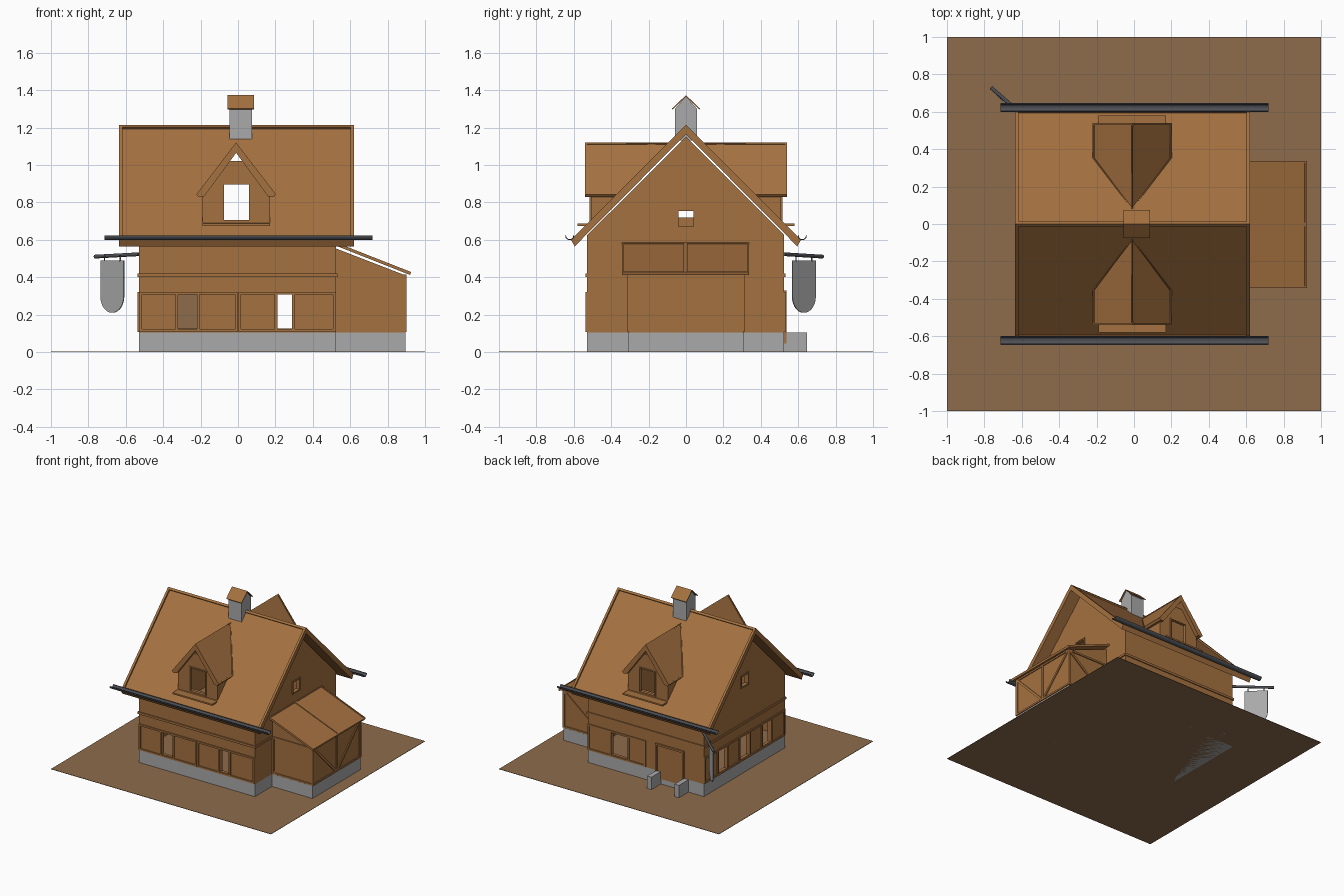
import bpy, bmesh, math
from mathutils import Vector

if "Cube" in bpy.data.objects:
    bpy.data.objects.remove(bpy.data.objects["Cube"])


def material(name, rgb):
    m = bpy.data.materials.new(name)
    m.diffuse_color = (*rgb, 1)
    m.use_nodes = True
    m.node_tree.nodes["Principled BSDF"].inputs["Base Color"].default_value = m.diffuse_color
    return m


WOOD = material("warm wood", (0.376, 0.165, 0.051))
STONE = material("light grey", (0.40, 0.40, 0.40))
EARTH = material("dull earth", (0.27, 0.15, 0.07))
METAL = material("dark metal", (0.075, 0.08, 0.09))


def prisms(name, axis, polys, lo, hi, mat, inset=0, depth=0.01, clip=None):
    """Extrude 2D outlines along an axis; optionally clip, then recess upward faces."""
    put = {"x": lambda u, v, t: (t, u, v), "y": lambda u, v, t: (u, t, v),
           "z": lambda u, v, t: (u, v, t)}[axis]
    bm = bmesh.new()
    for poly in polys:
        a = [bm.verts.new(put(u, v, lo)) for u, v in poly]
        b = [bm.verts.new(put(u, v, hi)) for u, v in poly]
        bm.faces.new(a)
        bm.faces.new(b[::-1])
        n = len(a)
        for i in range(n):
            bm.faces.new((a[i], b[i], b[(i + 1) % n], a[(i + 1) % n]))
    bmesh.ops.recalc_face_normals(bm, faces=bm.faces[:])
    if clip:
        bmesh.ops.bisect_plane(bm, geom=bm.verts[:] + bm.edges[:] + bm.faces[:],
                               plane_co=clip[0], plane_no=clip[1], clear_inner=True)
    if inset:
        bm.normal_update()
        top = [f for f in bm.faces if f.normal.z > 0.3]
        bmesh.ops.inset_individual(bm, faces=top, thickness=inset, depth=0)
        bmesh.ops.inset_individual(bm, faces=top, thickness=0.0002, depth=-depth)
    me = bpy.data.meshes.new(name)
    bm.to_mesh(me)
    bm.free()
    ob = bpy.data.objects.new(name, me)
    bpy.context.collection.objects.link(ob)
    me.materials.append(mat)
    return ob


def rect(u0, u1, v0, v1):
    return [(u0, v0), (u1, v0), (u1, v1), (u0, v1)]


def strip(p, q, w):
    p, q = Vector(p), Vector(q)
    d = (q - p).normalized() * w / 2
    n = Vector((-d.y, d.x))
    return [tuple(p + n), tuple(q + n), tuple(q - n), tuple(p - n)]


def frame(u0, u1, v0, v1, w=0.014):
    return [rect(u0, u0 + w, v0, v1), rect(u1 - w, u1, v0, v1),
            rect(u0 + w, u1 - w, v0, v0 + w), rect(u0 + w, u1 - w, v1 - w, v1)]


def box(name, x0, x1, y0, y1, z0, z1, mat):
    return prisms(name, "z", [rect(x0, x1, y0, y1)], z0, z1, mat)


def cut(ob, cutter):
    cutter.hide_render = True
    cutter.display_type = "WIRE"
    m = ob.modifiers.new("cut", "BOOLEAN")
    m.operation, m.solver, m.object = "DIFFERENCE", "EXACT", cutter


# ground and stone base
box("ground", -1, 1, -1, 1, 0, 0.003, EARTH)
box("foundation", -0.53, 0.525, -0.53, 0.525, 0, 0.105, STONE)
box("annex_foundation", 0.52, 0.895, -0.31, 0.31, 0, 0.105, STONE)
box("floor", -0.51, 0.51, -0.51, 0.51, 0.104, 0.11, EARTH)
for i, x in enumerate((-0.14, -0.39)):
    box(f"step_wall_{i}", x, x + 0.04, 0.52, 0.648, 0, 0.105, STONE)

# house walls: hollow shell with window openings
walls = prisms("walls", "x", [[(-0.528, 0.105), (0.525, 0.105), (0.525, 0.625),
                               (0, 1.15), (-0.528, 0.625)]], -0.53, 0.525, WOOD)
cut(walls, box("cavity_cutter", -0.505, 0.5, -0.503, 0.5, 0, 2, WOOD))
WZ = (0.125, 0.31)
SIDE = ((0.23, 0.34), (-0.06, 0.06), (-0.34, -0.23))
cut(walls, prisms("front_cutter", "y", [rect(-0.32, -0.22, *WZ), rect(0.21, 0.29, *WZ)],
                  -0.6, -0.45, WOOD))
cut(walls, prisms("back_cutter", "y", [rect(0.16, 0.31, *WZ)], 0.45, 0.6, WOOD))
cut(walls, prisms("left_cutter", "x", [rect(a, b, *WZ) for a, b in SIDE] +
                  [rect(-0.04, 0.04, 0.72, 0.80)], -0.6, -0.45, WOOD))
cut(walls, prisms("gable_cutter", "x", [rect(-0.04, 0.04, 0.67, 0.755)], 0.45, 0.6, WOOD))

# raised timber framing on each wall
band = rect(-0.535, 0.53, 0.402, 0.42)
FR = []
for a, b, w0, w1 in ((-0.528, -0.003, -0.32, -0.22), (0.003, 0.523, 0.21, 0.29)):
    FR += frame(a, b, 0.108, 0.322) + [rect(w0 - 0.014, w0, 0.122, 0.308),
                                       rect(w1, w1 + 0.014, 0.122, 0.308)]
prisms("front_framing", "y", FR + [band], -0.537, -0.52, WOOD)
BK = frame(-0.003, 0.523, 0.108, 0.322) + [rect(0.146, 0.16, 0.122, 0.308),
                                           rect(0.31, 0.324, 0.122, 0.308)]
prisms("back_framing", "y", BK + [band], 0.515, 0.533, WOOD)
LF = frame(-0.52, 0.52, 0.108, 0.322) + frame(-0.052, 0.052, 0.708, 0.812, 0.012)
for a, b in SIDE:
    LF += [rect(a - 0.014, a, 0.122, 0.308), rect(b, b + 0.014, 0.122, 0.308)]
prisms("left_framing", "x", LF + [band], -0.538, -0.52, WOOD)
prisms("right_framing", "x", frame(-0.05, 0.05, 0.66, 0.765, 0.01) +
       [rect(-0.535, -0.31, 0.402, 0.42), rect(0.31, 0.53, 0.402, 0.42)], 0.515, 0.533, WOOD)

# back door with surround
box("door", -0.34, -0.11, 0.495, 0.529, 0.045, 0.315, WOOD)
box("door_inner_face", -0.34, -0.11, 0.49, 0.496, 0.11, 0.315, EARTH)
prisms("door_frame", "y", [rect(-0.355, -0.34, 0.045, 0.33), rect(-0.11, -0.095, 0.045, 0.33),
                           rect(-0.34, -0.11, 0.315, 0.33)], 0.515, 0.538, WOOD)

# main roof with recessed slopes, opened under the dormers
roof = prisms("roof", "x", [[(0, 1.215), (0.615, 0.60), (0.595, 0.565), (0, 1.165),
                             (-0.595, 0.565), (-0.615, 0.60)]], -0.635, 0.62, WOOD, 0.026, 0.012)
CX = -0.01
cut(roof, prisms("dormer_cutter", "y", [[(CX - 0.16, 0.70), (CX + 0.16, 0.70), (CX + 0.16, 0.86),
                                         (CX, 1.07), (CX - 0.16, 0.86)]], -0.505, 0.505, WOOD))

# dormers, front and back
window = box("dormer_window_cutter", -0.075, 0.06, -0.6, 0.6, 0.705, 0.895, WOOD)
for side, s in (("front", -1), ("back", 1)):
    face = prisms(f"{side}_dormer_wall", "y",
                  [[(CX - 0.18, 0.68), (CX + 0.18, 0.68), (CX + 0.18, 0.845),
                    (CX + 0.035, 1.02), (CX - 0.035, 1.02), (CX - 0.18, 0.845)]],
                  s * 0.49, s * 0.508, WOOD)
    cut(face, window)
    prisms(f"{side}_dormer_window_frame", "y", frame(-0.085, 0.07, 0.695, 0.905, 0.01),
           s * 0.505, s * 0.515, WOOD)
    for x in (CX - 0.18, CX + 0.16):
        prisms(f"{side}_dormer_cheek", "x",
               [[(s * 0.50, 0.69), (s * 0.50, 0.85), (s * 0.34, 0.85)]], x, x + 0.02, WOOD)
    prisms(f"{side}_dormer_roof", "y",
           [[(CX, 1.12), (CX + 0.213, 0.843), (CX + 0.2, 0.828), (CX + 0.17, 0.833),
             (CX, 1.065), (CX - 0.17, 0.833), (CX - 0.2, 0.828), (CX - 0.213, 0.843)]],
           s * 0.54, s * 0.02, WOOD, 0.014, 0.006, ((0, 0, 1.19), (0, s, 1)))
    box(f"{side}_dormer_sill", -0.19, 0.17, min(s * 0.58, s * 0.49), max(s * 0.58, s * 0.49),
        0.674, 0.686, WOOD)
    # half-round gutter
    arc = [math.pi + math.pi * i / 10 for i in range(11)]
    ring = [(s * 0.622 + r * math.cos(t), 0.622 + r * math.sin(t))
            for r, ts in ((0.024, arc), (0.019, arc[::-1])) for t in ts]
    prisms(f"{side}_gutter", "x", [ring], -0.715, 0.72, METAL)

# chimney with little gabled cap
prisms("chimney", "x", [[(-0.06, 1.13), (0.06, 1.13), (0.06, 1.30), (0, 1.366), (-0.06, 1.30)]],
       -0.045, 0.075, STONE)
prisms("chimney_cap", "x", [[(0, 1.373), (0.075, 1.302), (0.071, 1.297), (0, 1.364),
                             (-0.071, 1.297), (-0.075, 1.302)]], -0.055, 0.085, WOOD)

# side annex with braced walls and shed roof
prisms("annex_walls", "y", [[(0.52, 0.105), (0.895, 0.105), (0.895, 0.41), (0.52, 0.555)]],
       -0.305, 0.305, WOOD)
brace = frame(0.53, 0.9, 0.107, 0.415) + [strip((0.545, 0.122), (0.885, 0.4), 0.018)]
for side, s in (("front", -1), ("back", 1)):
    prisms(f"annex_{side}_framing", "y", brace, s * 0.295, s * 0.313, WOOD)
prisms("annex_end_framing", "x", frame(-0.313, 0.313, 0.107, 0.415) +
       [rect(-0.008, 0.008, 0.12, 0.402), strip((-0.015, 0.122), (-0.29, 0.4), 0.018),
        strip((0.015, 0.122), (0.29, 0.4), 0.018)], 0.885, 0.902, WOOD)
for i, (a, b) in enumerate(((-0.343, -0.003), (-0.003, 0.337))):
    prisms(f"annex_roof_{i}", "y", [[(0.52, 0.587), (0.925, 0.428), (0.92, 0.412), (0.52, 0.57)]],
           a, b, WOOD, 0.015, 0.006)

# hanging banner on a corner pole
R = 0.088
outline = [(R, 0.49), (-R, 0.49)] + [(R * math.cos(t), 0.298 + R * math.sin(t)) for t in
                                     [math.pi + math.pi * i / 14 for i in range(15)]]
banner = prisms("banner", "y", [outline], -0.003, 0.003, STONE)
banner.location = (-0.672, 0.63, 0)
banner.rotation_euler = (0, 0, math.radians(135))
p, q = Vector((-0.53, 0.525, 0.523)), Vector((-0.765, 0.73, 0.51))
bpy.ops.mesh.primitive_cylinder_add(vertices=12, radius=0.01, depth=(q - p).length,
                                    location=(p + q) / 2)
pole = bpy.context.object
pole.name = "banner_pole"
pole.rotation_euler = (q - p).to_track_quat("Z", "Y").to_euler()
pole.data.materials.append(METAL)
for u in (-0.06, 0.06):
    d = Vector((-0.707, 0.707)) * u
    box("banner_hook", -0.675 + d.x, -0.669 + d.x, 0.627 + d.y, 0.633 + d.y, 0.485, 0.515, METAL)
